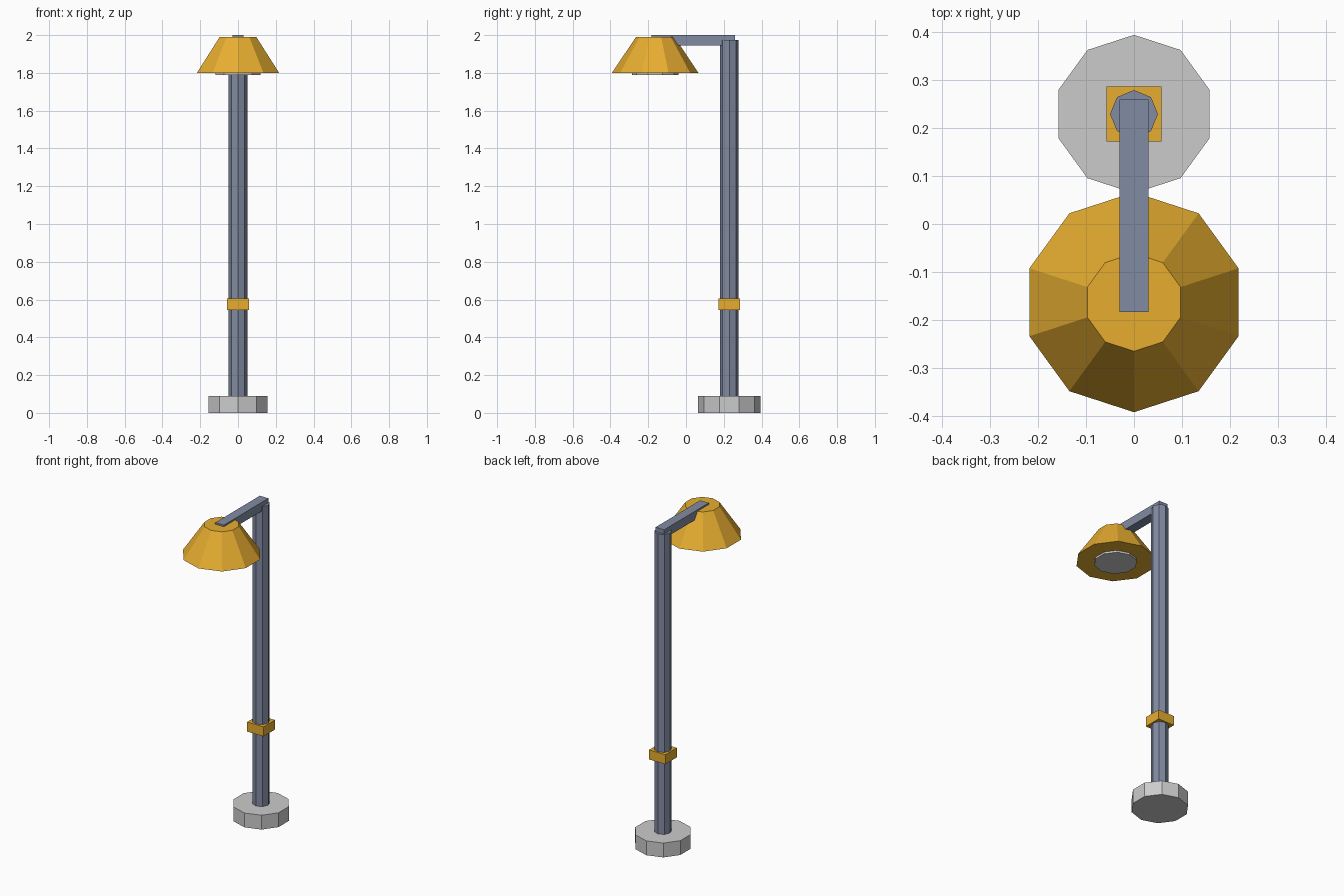
import bpy

if "Cube" in bpy.data.objects:
    bpy.data.objects.remove(bpy.data.objects["Cube"])

POLE_Y, SHADE_Y = 0.229, -0.163


def material(name, rgb):
    m = bpy.data.materials.new(name)
    m.diffuse_color = (*rgb, 1)
    m.use_nodes = True
    m.node_tree.nodes["Principled BSDF"].inputs["Base Color"].default_value = m.diffuse_color
    return m


gold = material("gold_paint", (0.80, 0.42, 0.03))
steel = material("blue_steel", (0.22, 0.26, 0.36))


def finish(name, mat):
    ob = bpy.context.object
    ob.name = name
    if mat:
        ob.data.materials.append(mat)
    return ob


def frustum(name, sides, r_bottom, r_top, y, z0, z1, mat=None):
    bpy.ops.mesh.primitive_cone_add(vertices=sides, radius1=r_bottom, radius2=r_top,
                                    depth=z1 - z0, location=(0, y, (z0 + z1) / 2))
    return finish(name, mat)


def box(name, lo, hi, mat=None):
    bpy.ops.mesh.primitive_cube_add(size=1, location=[(a + b) / 2 for a, b in zip(lo, hi)])
    ob = finish(name, mat)
    ob.scale = [b - a for a, b in zip(lo, hi)]
    bpy.ops.object.transform_apply(location=False, rotation=False, scale=True)
    return ob


# Ten-sided foot and eight-sided pole
frustum("base", 10, 0.165, 0.165, POLE_Y, 0.0, 0.09)
frustum("pole", 8, 0.05, 0.05, POLE_Y, 0.05, 1.973, steel)

# Square collar around the pole
box("collar", (-0.057, POLE_Y - 0.057, 0.545), (0.057, POLE_Y + 0.057, 0.605), gold)

# Horizontal arm
box("arm", (-0.03, -0.183, 1.945), (0.03, 0.259, 2.0), steel)

# Faceted shade with the lamp disc just showing below
frustum("shade", 10, 0.229, 0.102, SHADE_Y, 1.80, 1.99, gold)
frustum("lamp_disc", 10, 0.124, 0.124, SHADE_Y, 1.788, 1.825)
